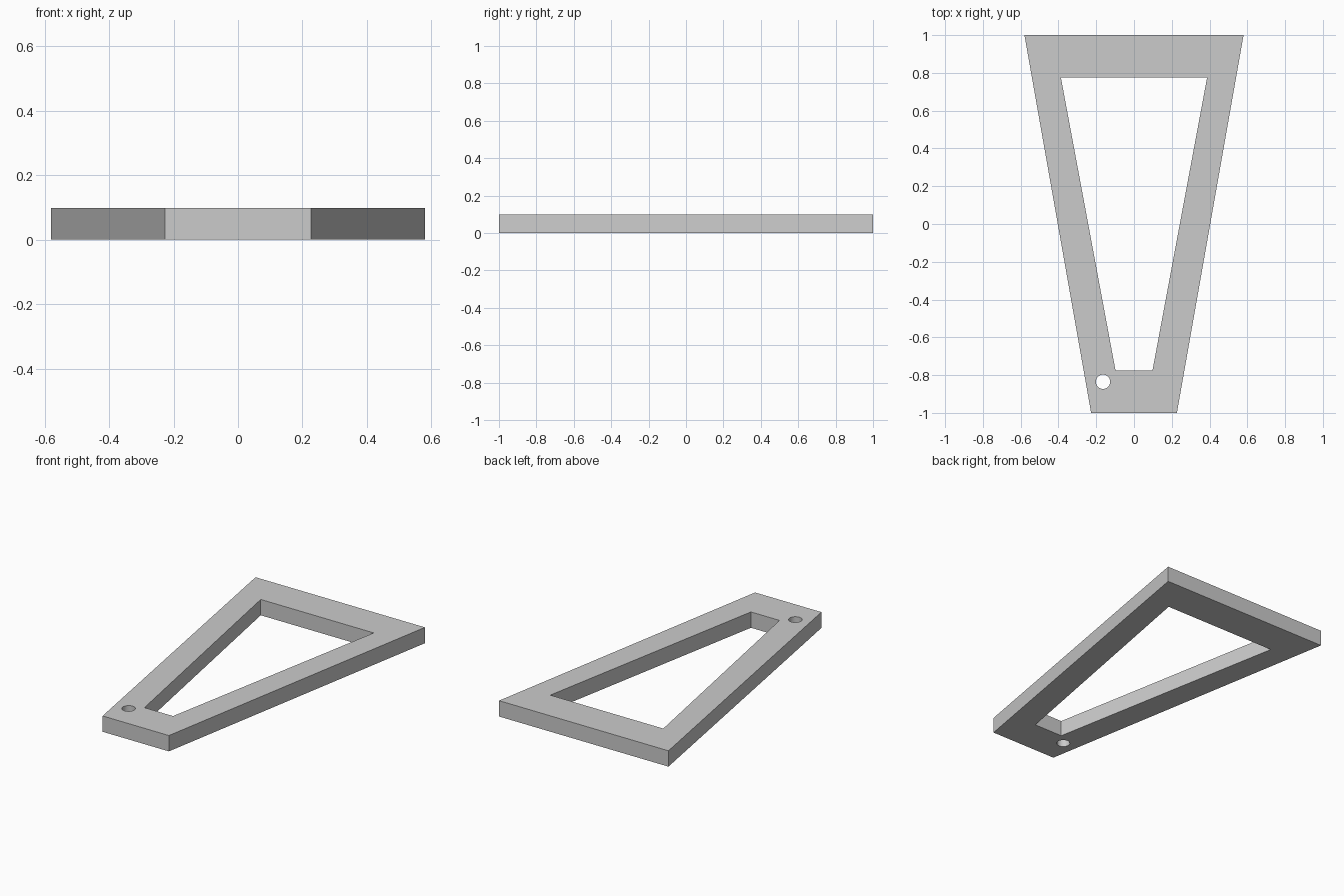
import bpy
import bmesh
from math import cos, sin, tau

THICKNESS = 0.098

cube = bpy.data.objects.get("Cube")
if cube:
    bpy.data.objects.remove(cube, do_unlink=True)

grey = bpy.data.materials.new("plain grey")
grey.use_nodes = True
colour = (0.6, 0.6, 0.6, 1)
grey.diffuse_color = colour
grey.node_tree.nodes["Principled BSDF"].inputs["Base Color"].default_value = colour


def trapezoid(front, back, half_length):
    """Outline from half widths at the front and back."""
    return [(-front, -half_length), (front, -half_length),
            (back, half_length), (-back, half_length)]


def circle(x, y, radius, sides=48):
    return [(x + radius * cos(tau * i / sides), y + radius * sin(tau * i / sides))
            for i in range(sides)]


# Flat outline with the large opening and the small hole, filled and extruded
profile = bpy.data.curves.new("frame_profile", "CURVE")
profile.dimensions = "2D"
profile.fill_mode = "BOTH"
profile.extrude = THICKNESS / 2
for outline in (trapezoid(0.227, 0.58, 1.0),
                trapezoid(0.098, 0.387, 0.775),
                circle(-0.164, -0.835, 0.038)):
    spline = profile.splines.new("POLY")
    spline.points.add(len(outline) - 1)
    for point, (x, y) in zip(spline.points, outline):
        point.co = (x, y, 0, 1)
    spline.use_cyclic_u = True

# Turn the profile into one clean solid standing on the ground
helper = bpy.data.objects.new("profile_helper", profile)
mesh = bpy.data.meshes.new_from_object(helper)
bpy.data.objects.remove(helper)
bpy.data.curves.remove(profile)

bm = bmesh.new()
bm.from_mesh(mesh)
bmesh.ops.remove_doubles(bm, verts=bm.verts, dist=0.0001)
bmesh.ops.recalc_face_normals(bm, faces=bm.faces)
bmesh.ops.translate(bm, verts=bm.verts, vec=(0, 0, THICKNESS / 2))
bm.to_mesh(mesh)
bm.free()

mesh.name = "tapered_frame"
mesh.materials.clear()
mesh.materials.append(grey)
frame = bpy.data.objects.new("tapered_frame", mesh)
bpy.context.collection.objects.link(frame)

# Smooth hole wall, sharp rims and corners
bpy.context.view_layer.objects.active = frame
frame.select_set(True)
bpy.ops.object.shade_smooth_by_angle(angle=0.5)
